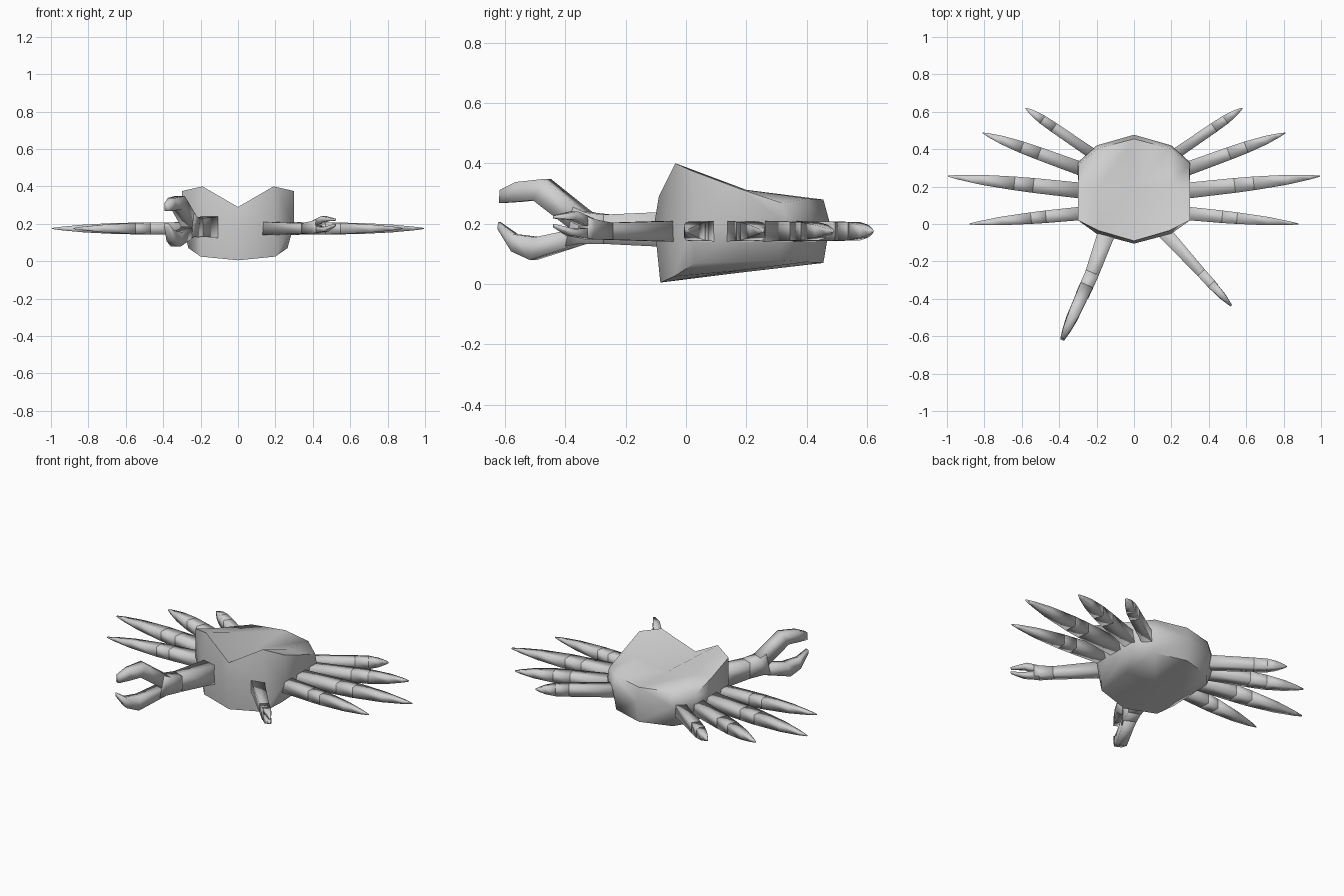
import bpy
from mathutils import Vector

if "Cube" in bpy.data.objects:
    bpy.data.objects.remove(bpy.data.objects["Cube"])

shell = bpy.data.materials.new("grey_shell")
shell.diffuse_color = (0.62, 0.62, 0.62, 1)
shell.use_nodes = True
shell.node_tree.nodes["Principled BSDF"].inputs["Base Color"].default_value = shell.diffuse_color


def make(name, verts, faces, angle=None):
    """Mesh object with outward normals and smooth shading."""
    me = bpy.data.meshes.new(name)
    me.from_pydata(verts, [], faces)
    me.materials.append(shell)
    ob = bpy.data.objects.new(name, me)
    bpy.context.collection.objects.link(ob)
    bpy.ops.object.select_all(action='DESELECT')
    ob.select_set(True)
    bpy.context.view_layer.objects.active = ob
    bpy.ops.object.mode_set(mode='EDIT')
    bpy.ops.mesh.select_all(action='SELECT')
    bpy.ops.mesh.normals_make_consistent(inside=False)
    bpy.ops.object.mode_set(mode='OBJECT')
    if angle:
        bpy.ops.object.shade_smooth_by_angle(angle=angle)
    else:
        bpy.ops.object.shade_smooth()
    return ob


def loft(name, a, b, sections, cap_end=False):
    """Box-section tube along the heading a-b.
    Each section: (t_top, z_top, t_bottom, z_bottom, width)."""
    a, b = Vector(a), Vector(b)
    d = b - a
    side = Vector((-d.y, d.x)).normalized()
    verts, faces = [], []
    for tt, zt, tb, zb, w in sections:
        for t, z, s in ((tt, zt, 1), (tt, zt, -1), (tb, zb, -1), (tb, zb, 1)):
            p = a + d * t + side * (s * w / 2)
            verts.append((p.x, p.y, z))
    for i in range(len(sections) - 1):
        for k in range(4):
            n = (k + 1) % 4
            faces.append((4 * i + k, 4 * i + n, 4 * i + 4 + n, 4 * i + 4 + k))
    faces.append((3, 2, 1, 0))
    if cap_end:
        e = len(verts) - 4
        faces.append((e, e + 1, e + 2, e + 3))
    return make(name, verts, faces)


# Body: top and bottom panels as half grids (front, middle, back rows)
top = [[(0, -.09, .29), (.19, -.035, .40), (.30, .02, .375)],
       [(0, .18, .27), (.19, .20, .312), (.30, .18, .315)],
       [(0, .455, .28), (.19, .405, .283), (.295, .32, .268)]]
bottom = [[(0, -.085, .005), (.20, -.04, .025), (.265, .03, .07)],
          [(0, .18, .038), (.20, .18, .045), (.265, .18, .075)],
          [(0, .455, .07), (.19, .40, .073), (.265, .31, .08)]]
waist_half = [(0, -.105), (.20, -.052), (.30, .02), (.30, .18),
              (.30, .33), (.20, .42), (0, .477)]


def full_row(row):
    return [(-x, y, z) for x, y, z in row[:0:-1]] + row


verts = [v for g in (top, bottom) for row in g for v in full_row(row)]
waist = waist_half + [(-x, y) for x, y in waist_half[-2:0:-1]]
verts += [(x, y, .20) for x, y in waist]
faces = []
for base in (0, 15):
    for r in range(2):
        for c in range(4):
            i = base + 5 * r + c
            faces.append((i, i + 1, i + 6, i + 5))
rim = [2, 3, 4, 9, 14, 13, 12, 11, 10, 5, 0, 1]
for k in range(12):
    n = (k + 1) % 12
    for base in (0, 15):
        faces.append((base + rim[k], base + rim[n], 30 + n, 30 + k))
make("body", verts, faces, angle=1.15)

# Walking legs: root, tip, root width, joint positions along the leg
legs = [((.27, .058), (.88, .0), .072, .33, .46),
        ((.27, .177), (.995, .256), .085, .37, .51),
        ((.27, .290), (.81, .487), .074, .44, .61),
        ((.20, .360), (.58, .620), .058, .60, .76)]
ZC = .175
for n, (root, tip, w, j1, j2) in enumerate(legs, 1):
    def sec(t, width, height):
        return (t, ZC + height / 2, t, ZC - height / 2, width)
    h = .068
    s0, s1, s2 = sec(0, w, h), sec(j1, w * .93, h * .92), sec(j2, w * .86, h * .88)
    shin = [s2, sec(j2 + (1 - j2) * .5, w * .62, h * .62),
            sec(j2 + (1 - j2) * .85, w * .28, h * .28), sec(1, w * .06, h * .08)]
    for label, sx in (("right", 1), ("left", -1)):
        a, b = (sx * root[0], root[1]), (sx * tip[0], tip[1])
        loft(f"{label}_leg_{n}_thigh", a, b, [s0, s1])
        loft(f"{label}_leg_{n}_knee", a, b, [s1, s2])
        loft(f"{label}_leg_{n}_tip", a, b, shin, True)


def claw_part(name, a, b, sections, cap=False):
    """Sections given as (y_top, z_top, y_bottom, z_bottom, width)."""
    f = lambda y: (a[1] - y) / (a[1] - b[1])
    loft(name, a, b, [(f(p), q, f(r), s, w) for p, q, r, s, w in sections], cap)


# Large left claw
a, b = (-.14, -.03), (-.25, -.335)
claw_part("large_claw_arm", a, b,
          [(-.03, .24, -.03, .122, .095), (-.26, .23, -.26, .133, .075)])
a, b = (-.222, -.26), (-.38, -.61)
claw_part("large_claw_palm", a, b,
          [(-.26, .23, -.26, .133, .074), (-.32, .237, -.35, .133, .074),
           (-.36, .255, -.385, .125, .072)], True)
claw_part("large_claw_upper_finger", a, b,
          [(-.32, .235, -.36, .175, .07), (-.46, .348, -.495, .278, .062),
           (-.555, .338, -.555, .272, .045), (-.612, .312, -.615, .268, .025)], True)
claw_part("large_claw_lower_finger", a, b,
          [(-.36, .182, -.34, .134, .07), (-.49, .155, -.505, .08, .062),
           (-.565, .165, -.57, .108, .045), (-.618, .205, -.62, .182, .022)], True)

# Small right claw
a, b = (.15, -.03), (.52, -.437)
claw_part("small_claw_arm", a, b,
          [(-.03, .21, -.03, .14, .075), (-.26, .203, -.26, .147, .052)])
claw_part("small_claw_palm", a, b,
          [(-.26, .203, -.26, .147, .052), (-.32, .215, -.32, .148, .05),
           (-.34, .222, -.34, .152, .048)], True)
claw_part("small_claw_upper_finger", a, b,
          [(-.32, .217, -.33, .187, .046), (-.37, .241, -.38, .213, .038),
           (-.437, .227, -.437, .217, .012)], True)
claw_part("small_claw_lower_finger", a, b,
          [(-.32, .187, -.32, .148, .046), (-.38, .182, -.385, .160, .038),
           (-.437, .199, -.437, .189, .012)], True)
